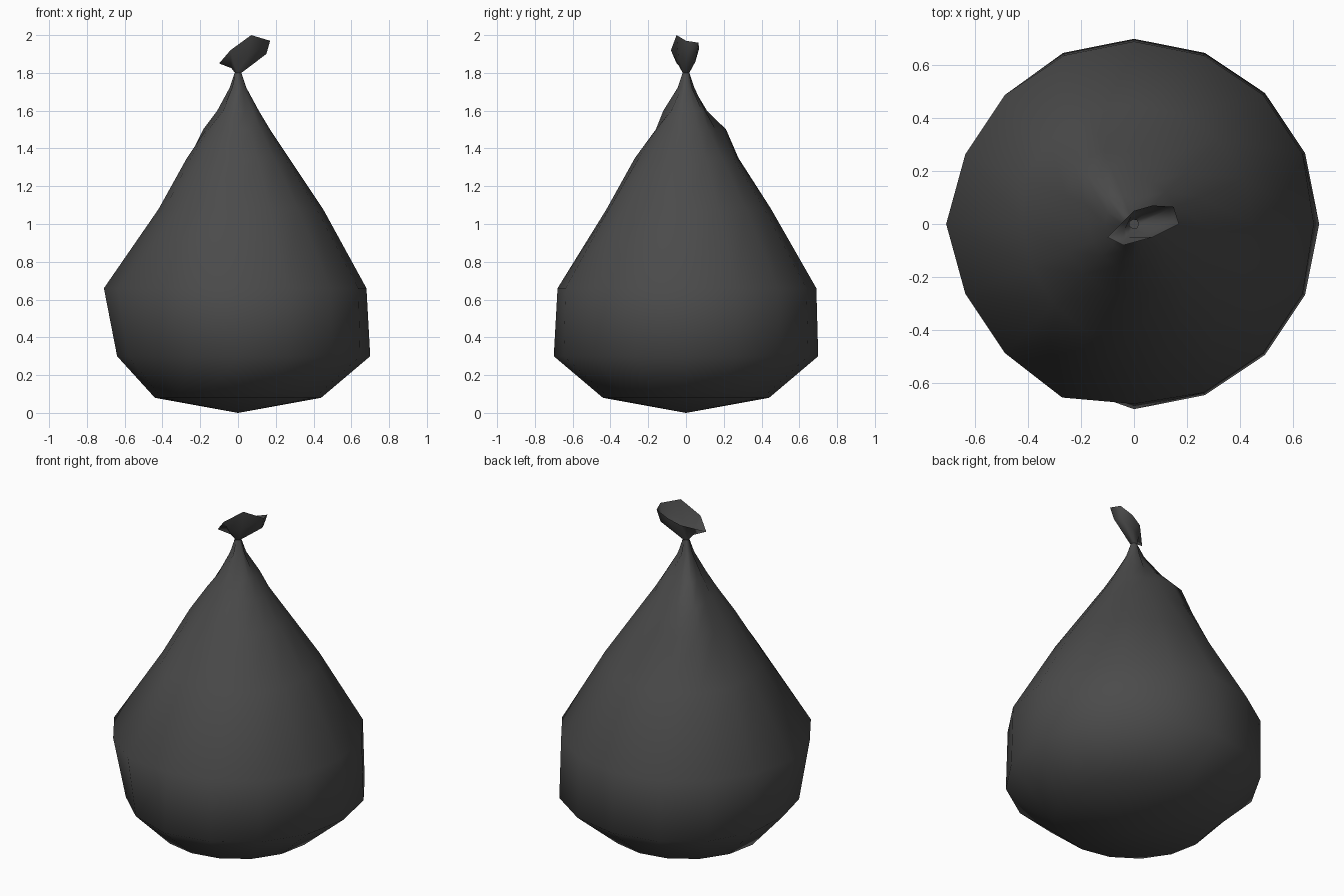
import bpy, bmesh
from math import sin, cos, pi

if "Cube" in bpy.data.objects:
    bpy.data.objects.remove(bpy.data.objects["Cube"])

dark = bpy.data.materials.new("dark_plastic")
dark.diffuse_color = (0.07, 0.07, 0.07, 1)
dark.use_nodes = True
dark.node_tree.nodes["Principled BSDF"].inputs["Base Color"].default_value = dark.diffuse_color


def build(name, rings, bottom=None):
    """Skin a stack of equal-length rings, optionally closed to a bottom point."""
    bm = bmesh.new()
    loops = [[bm.verts.new(p) for p in ring] for ring in rings]
    n = len(loops[0])
    for a, b in zip(loops, loops[1:]):
        for i in range(n):
            j = (i + 1) % n
            bm.faces.new((a[i], a[j], b[j], b[i]))
    if bottom:
        tip = bm.verts.new(bottom)
        for i in range(n):
            bm.faces.new((tip, loops[0][(i + 1) % n], loops[0][i]))
    bmesh.ops.recalc_face_normals(bm, faces=bm.faces)
    mesh = bpy.data.meshes.new(name)
    bm.to_mesh(mesh)
    bm.free()
    mesh.materials.append(dark)
    obj = bpy.data.objects.new(name, mesh)
    bpy.context.collection.objects.link(obj)
    for p in mesh.polygons:
        p.use_smooth = True
    return obj


# Sack: 16-sided rings, with per-side dents and folds as radius offsets
SIDES = 16
profile = [
    (0.08, 0.44, {}),
    (0.30, 0.70, {6: -.01, 7: -.03, 8: -.06, 9: -.07, 10: -.08, 11: -.04}),
    (0.66, 0.69, {0: -.01, 8: .02, 11: .02, 12: -.01}),
    (1.08, 0.45, {8: -.03, 9: -.03, 10: -.02, 12: -.03, 13: -.01}),
    (1.35, 0.27, {5: .03, 6: .05, 7: .01}),
    (1.50, 0.17, {4: .02, 5: .06, 6: .09, 7: .03, 12: -.01}),
    (1.60, 0.11, {2: .01, 4: -.02, 5: .01, 6: .04, 9: -.02, 12: .01, 13: -.02}),
    (1.72, 0.045, {1: -.01, 3: -.015, 5: -.015, 6: .01, 9: -.015, 11: -.015, 14: -.01}),
    (1.80, 0.018, {}),
]
rings = []
for z, r, dents in profile:
    ring = []
    for k in range(SIDES):
        a = 2 * pi * k / SIDES
        rk = r + dents.get(k, 0)
        ring.append((rk * cos(a), rk * sin(a), z))
    rings.append(ring)
build("sack", rings, (0, 0, 0))

# Tied top: open, lopsided ruffle flaring from the neck
rim = [(.17, 0, 1.97), (.15, .065, 1.96), (.07, .07, 1.93), (0, .05, 1.90),
       (-.10, -.05, 1.85), (-.04, -.08, 1.92), (.07, -.05, 2.0)]
middle = [(.15, .01, 1.90), (.13, .055, 1.89), (.05, .05, 1.86), (-.01, .03, 1.85),
          (-.035, -.02, 1.825), (-.025, -.05, 1.86), (.05, -.04, 1.88)]
neck = [(.018 * cos(2 * pi * k / 7), .018 * sin(2 * pi * k / 7), 1.80) for k in range(7)]
build("tied_top", [neck, middle, rim])
